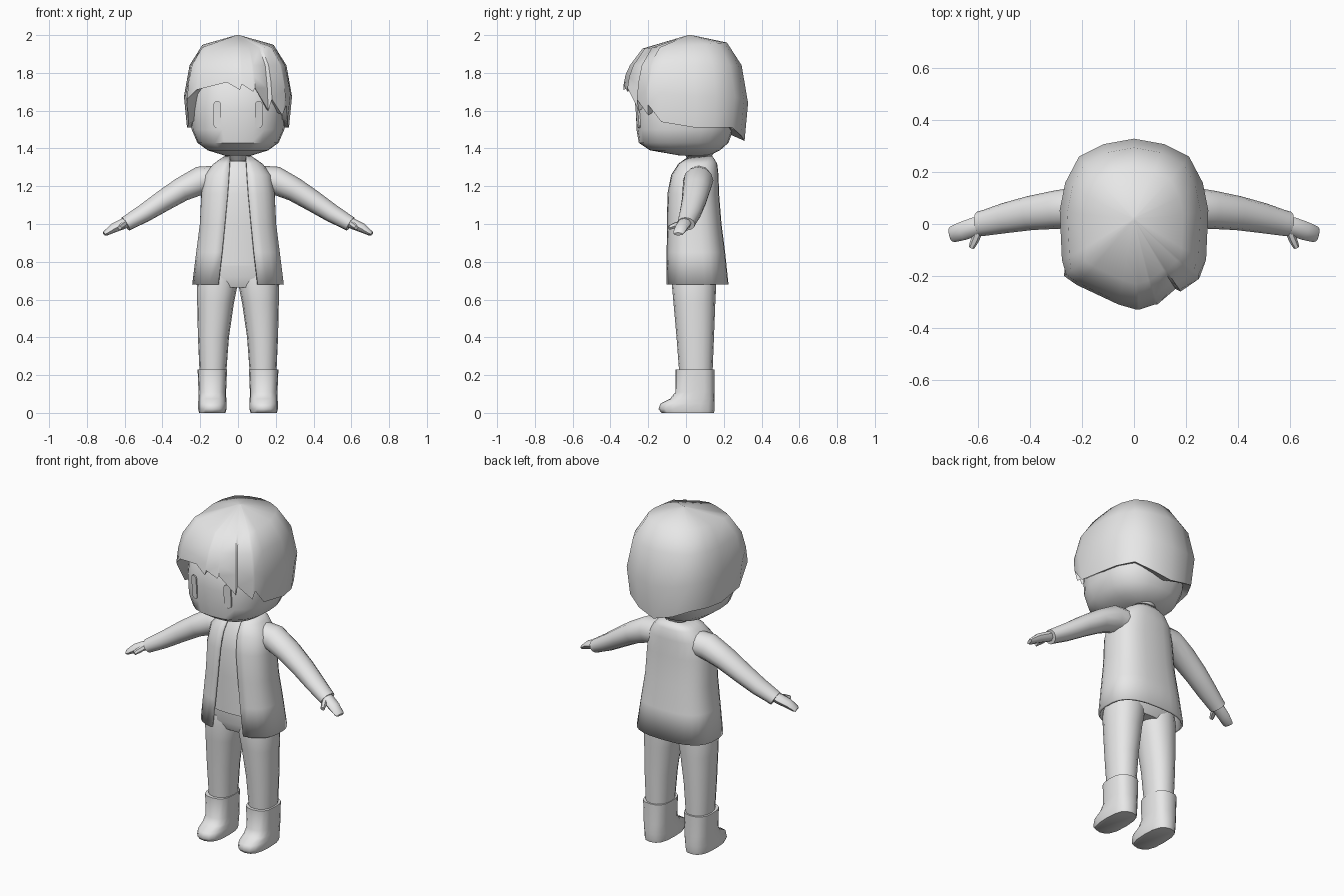
import bpy, bmesh, math
from mathutils import Vector

cube = bpy.data.objects.get("Cube")
if cube:
    bpy.data.objects.remove(cube, do_unlink=True)

grey = bpy.data.materials.new("light_grey")
grey.use_nodes = True
grey.diffuse_color = (0.8, 0.8, 0.8, 1)
grey.node_tree.nodes["Principled BSDF"].inputs["Base Color"].default_value = (0.8, 0.8, 0.8, 1)


def loft(name, rings, closed=True, caps=(True, True), angle=45):
    """Skin a list of equal-length point rings and shade smooth."""
    bm = bmesh.new()
    rows = [[bm.verts.new(p) for p in r] for r in rings]
    n = len(rows[0])
    for a, b in zip(rows, rows[1:]):
        for i in range(n if closed else n - 1):
            j = (i + 1) % n
            bm.faces.new((a[i], a[j], b[j], b[i]))
    for row, cap in zip((rows[0], rows[-1]), caps):
        if cap:
            bm.faces.new(row)
    bmesh.ops.recalc_face_normals(bm, faces=bm.faces)
    me = bpy.data.meshes.new(name)
    bm.to_mesh(me)
    bm.free()
    me.materials.append(grey)
    ob = bpy.data.objects.new(name, me)
    bpy.context.collection.objects.link(ob)
    bpy.ops.object.select_all(action='DESELECT')
    ob.select_set(True)
    bpy.context.view_layer.objects.active = ob
    bpy.ops.object.shade_smooth_by_angle(angle=math.radians(angle))
    return ob


def ring(z, w, front, back, cx=0, gap=0, n=20, power=0.75):
    """Rounded-box outline, optionally open by a gap at the front."""
    a0 = math.asin(min(1, (gap / w) ** (1 / power))) if gap else 0
    pts = []
    for i in range(n):
        t = i / (n - 1 if gap else n)
        a = a0 + t * (2 * math.pi - 2 * a0)
        s, c = math.sin(a), -math.cos(a)
        x = cx + w * math.copysign(abs(s) ** power, s)
        y = (front + back) / 2 + (back - front) / 2 * math.copysign(abs(c) ** power, c)
        pts.append((x, y, z))
    return pts


def tube(name, path, n=12):
    """Tube along (x, y, z, depth radius, height radius) stations."""
    ctr = [Vector(p[:3]) for p in path]
    rings = []
    for i, p in enumerate(path):
        t = (ctr[min(i + 1, len(ctr) - 1)] - ctr[max(i - 1, 0)]).normalized()
        side = Vector((0, 0, 1)).cross(t).normalized()
        up = t.cross(side)
        rings.append([ctr[i] + side * p[3] * math.cos(a) + up * p[4] * math.sin(a)
                      for a in (2 * math.pi * k / n for k in range(n))])
    return loft(name, rings)


def flip(path, s):
    return [(p[0] * s,) + tuple(p[1:]) for p in path]


# Head and neck
loft("head", [ring(*r, n=24, power=0.8) for r in (
    (1.362, 0.07, -0.03, 0.12), (1.39, 0.16, -0.19, 0.18), (1.43, 0.215, -0.25, 0.225),
    (1.5, 0.245, -0.262, 0.25), (1.6, 0.252, -0.265, 0.26), (1.72, 0.24, -0.26, 0.25),
    (1.83, 0.19, -0.19, 0.2))])
loft("neck", [ring(*r, power=1) for r in (
    (1.28, 0.05, 0.01, 0.13), (1.335, 0.045, 0.02, 0.12), (1.38, 0.085, -0.02, 0.15))])

# Hair: lower edge with jagged fringe, drawn up to the crown
edge = [(0.01, -0.33, 1.71), (0.02, -0.33, 1.74), (0.08, -0.31, 1.70), (0.09, -0.31, 1.72),
        (0.16, -0.25, 1.6), (0.18, -0.26, 1.66), (0.235, -0.2, 1.575), (0.255, -0.2, 1.63),
        (0.262, -0.13, 1.54), (0.27, 0.05, 1.51), (0.25, 0.15, 1.51), (0.2, 0.245, 1.51),
        (0.11, 0.29, 1.47), (0, 0.31, 1.44), (-0.11, 0.29, 1.47), (-0.2, 0.245, 1.51),
        (-0.25, 0.15, 1.51), (-0.27, 0.05, 1.51), (-0.262, -0.13, 1.53),
        (-0.27, -0.2, 1.66), (-0.22, -0.235, 1.71), (-0.06, -0.31, 1.75)]


def hair_row(level):
    row = []
    for x, y, z in edge:
        low = z < 1.6
        s, h = {"inner": (0.78, z + 0.03), "edge": (1, z),
                "mid": (1.06 if low else 0.97, (z + 1.84) / 2),
                "upper": (0.95 if low else 0.9, 1.84),
                "crown": (0.7, 1.945 + 0.05 * y)}[level]
        row.append((x * s, y * s, h))
    return row


tip = [(x * 0.03, 0.02 + y * 0.03, 2.0) for x, y, z in edge]
loft("hair", [hair_row(k) for k in ("inner", "edge", "mid", "upper", "crown")] + [tip],
     caps=(False, True), angle=55)

# Upper garment: undershirt, open jacket, hips
loft("shirt", [ring(*r) for r in (
    (0.78, 0.19, -0.08, 0.17), (1.0, 0.175, -0.082, 0.16), (1.16, 0.165, -0.08, 0.155),
    (1.27, 0.13, -0.06, 0.15), (1.33, 0.075, -0.015, 0.14))])
jacket = loft("jacket", [ring(z, w, f, b, 0, g, 25) for z, w, f, b, g in (
    (0.68, 0.243, -0.11, 0.225, 0.105), (0.85, 0.222, -0.107, 0.207, 0.085),
    (1.0, 0.203, -0.104, 0.188, 0.07), (1.16, 0.195, -0.1, 0.175, 0.055),
    (1.26, 0.178, -0.08, 0.172, 0.048), (1.32, 0.13, -0.042, 0.165, 0.045),
    (1.36, 0.07, 0.01, 0.14, 0.042))], closed=False, caps=(False, False))
# Turn the open shell's normals outward, then thicken inward
bm = bmesh.new()
bm.from_mesh(jacket.data)
if sum(f.normal.dot(f.calc_center_median() - Vector((0, 0.05, 1))) for f in bm.faces) < 0:
    bmesh.ops.reverse_faces(bm, faces=bm.faces)
bm.to_mesh(jacket.data)
bm.free()
solid = jacket.modifiers.new("thickness", 'SOLIDIFY')
solid.thickness = 0.012
solid.offset = -1
loft("hips", [ring(*r) for r in (
    (0.665, 0.19, -0.05, 0.14), (0.72, 0.21, -0.075, 0.17), (0.85, 0.19, -0.07, 0.165))])

arm = [(0.1, 0.07, 1.235, 0.07, 0.075), (0.2, 0.065, 1.23, 0.08, 0.075),
       (0.3, 0.055, 1.182, 0.074, 0.064), (0.4, 0.042, 1.12, 0.066, 0.057),
       (0.5, 0.022, 1.055, 0.058, 0.049), (0.57, 0.005, 1.015, 0.05, 0.042),
       (0.595, 0, 1.0, 0.048, 0.04)]
hand = [(0.56, 0, 1.02, 0.03, 0.028), (0.61, -0.01, 1.0, 0.037, 0.028),
        (0.66, -0.027, 0.978, 0.036, 0.025), (0.7, -0.04, 0.952, 0.031, 0.015),
        (0.708, -0.042, 0.947, 0.025, 0.009)]
thumb = [(0.595, -0.02, 1.005, 0.016, 0.016), (0.612, -0.06, 0.992, 0.016, 0.016),
         (0.626, -0.09, 0.98, 0.012, 0.012)]

for side, s in (("left", 1), ("right", -1)):
    # Arms and hands
    tube(side + "_sleeve", flip(arm, s))
    tube(side + "_hand", flip(hand, s), 8)
    tube(side + "_thumb", flip(thumb, s), 6)
    # Trouser legs
    loft(side + "_leg", [ring(z, w, f, b, s * c, n=16, power=0.9) for z, w, f, b, c in (
        (0.2, 0.07, -0.035, 0.14, 0.133), (0.4, 0.082, -0.05, 0.148, 0.13),
        (0.58, 0.097, -0.066, 0.155, 0.119), (0.68, 0.108, -0.075, 0.16, 0.11),
        (0.74, 0.1, -0.07, 0.16, 0.105))])
    # Boots
    loft(side + "_boot", [ring(z, w, f, b, s * 0.136, n=16, power=0.75) for z, w, f, b in (
        (0, 0.07, -0.13, 0.148), (0.02, 0.075, -0.145, 0.152), (0.05, 0.075, -0.135, 0.152),
        (0.075, 0.074, -0.085, 0.152), (0.11, 0.073, -0.056, 0.15), (0.23, 0.078, -0.055, 0.15))],
        angle=60)
    # Eyes: thin upright capsules laid on the face
    outline = []
    for k in range(12):
        a = 2 * math.pi * (k + 0.5) / 12
        outline.append((0.11 + 0.02 * math.cos(a),
                        1.58 + 0.02 * math.sin(a) + math.copysign(0.052, math.sin(a))))
    loft(side + "_eye", [[(s * x, y + 0.3 * (x - 0.11) - 0.08 * (z - 1.58), z) for x, z in outline]
                         for y in (-0.25, -0.259)], angle=30)
